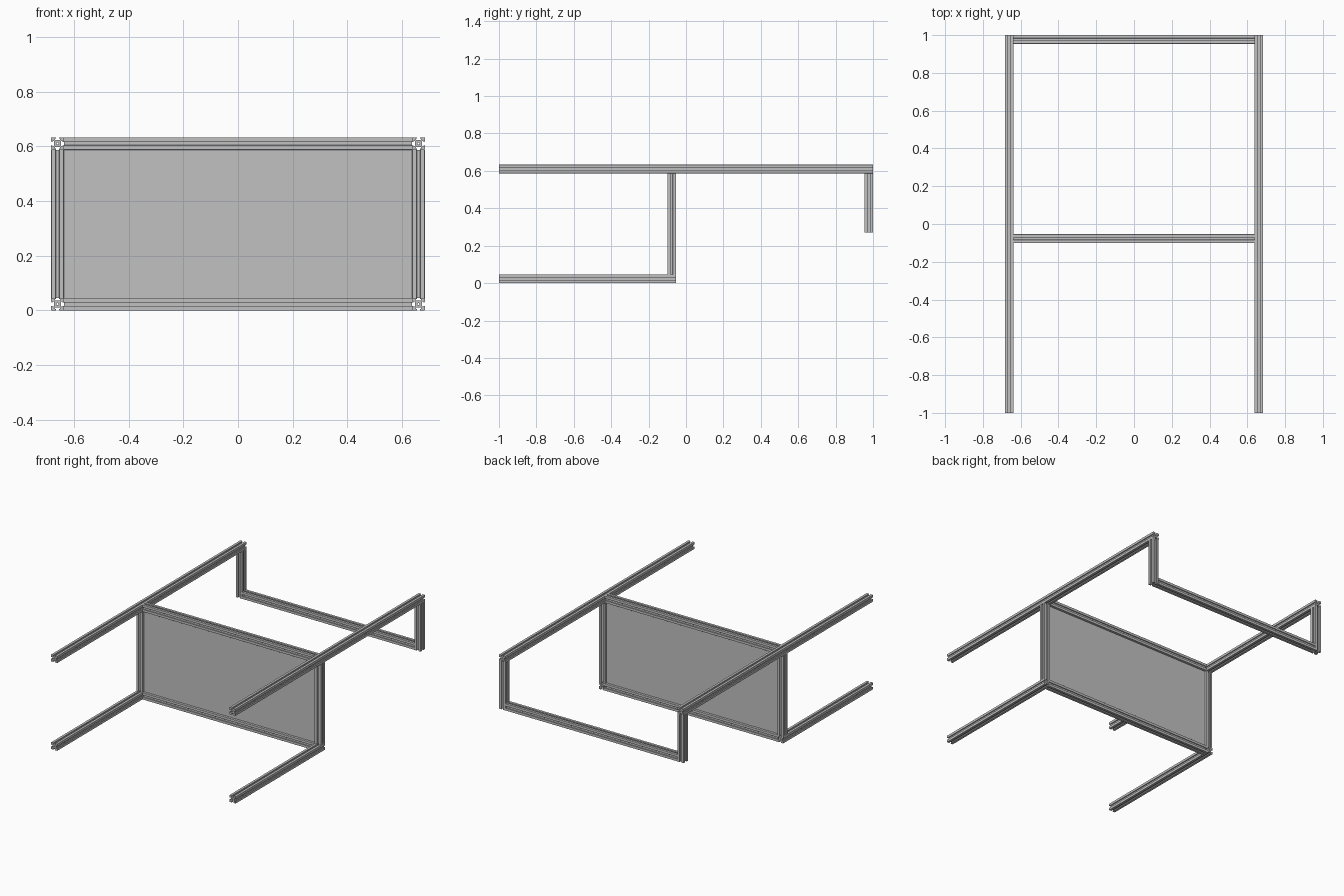
import bpy
import bmesh
from math import pi
from mathutils import Matrix, Vector

cube = bpy.data.objects.get("Cube")
if cube:
    bpy.data.objects.remove(cube, do_unlink=True)


def make_material(name, value):
    mat = bpy.data.materials.new(name)
    mat.use_nodes = True
    colour = (value, value, value, 1)
    mat.diffuse_color = colour
    mat.node_tree.nodes["Principled BSDF"].inputs["Base Color"].default_value = colour
    return mat


silver = make_material("silver grey", 0.535)

H = 0.023                      # half width of a rail
X, TOP, BOTTOM = 0.66, 0.61, H  # rail centre lines
MID, REAR = -0.077, 1 - H
REAR_LOW = 0.27 + H


def rounded(points, radius, steps=5):
    """Replace each corner of a closed outline with a small arc."""
    result = []
    for i, p in enumerate(points):
        before = points[i - 1] - p
        after = points[(i + 1) % len(points)] - p
        a = before.normalized() * min(radius, before.length * 0.45)
        b = after.normalized() * min(radius, after.length * 0.45)
        for k in range(steps + 1):
            t = k / steps
            result.append(p + a * (1 - t) ** 2 + b * t ** 2)
    return result


# Slotted cross-section: one side, turned four times
half_side = [(-H, H), (-0.006, H), (-0.006, 0.018),
             (-0.0095, 0.018), (-0.0095, 0.0125)]
side = half_side + [(-x, y) for x, y in reversed(half_side[1:])]
outline = rounded([Matrix.Rotation(-i * pi / 2, 2) @ Vector(p)
                   for i in range(4) for p in side], 0.0015)
bore = [Matrix.Rotation(i * pi / 8, 2) @ Vector((0.004, 0)) for i in range(16)]

TURN = {"x": Matrix.Rotation(pi / 2, 4, "Y"),
        "y": Matrix.Rotation(pi / 2, 4, "X"),
        "z": Matrix.Identity(4)}


def rail(name, axis, start, end, centre):
    """Slotted rail along an axis; centre gives the two other coordinates."""
    curve = bpy.data.curves.new(name, "CURVE")
    curve.dimensions = "2D"
    curve.fill_mode = "BOTH"
    curve.extrude = (end - start) / 2
    for points in (outline, bore):
        spline = curve.splines.new("POLY")
        spline.points.add(len(points) - 1)
        for target, p in zip(spline.points, points):
            target.co = (p.x, p.y, 0, 1)
        spline.use_cyclic_u = True
    helper = bpy.data.objects.new(name + "_profile", curve)
    bpy.context.collection.objects.link(helper)
    graph = bpy.context.evaluated_depsgraph_get()
    mesh = bpy.data.meshes.new_from_object(helper.evaluated_get(graph))
    bpy.data.objects.remove(helper, do_unlink=True)

    location = list(centre)
    location.insert("xyz".index(axis), (start + end) / 2)
    mesh.transform(Matrix.Translation(location) @ TURN[axis])
    bm = bmesh.new()
    bm.from_mesh(mesh)
    bmesh.ops.remove_doubles(bm, verts=bm.verts, dist=0.00001)
    bmesh.ops.recalc_face_normals(bm, faces=bm.faces)
    for face in bm.faces:
        face.smooth = False
    bm.to_mesh(mesh)
    bm.free()
    mesh.materials.clear()
    mesh.materials.append(silver)
    obj = bpy.data.objects.new(name, mesh)
    bpy.context.collection.objects.link(obj)


# Long rails and posts on both sides
for label, s in (("left", 1), ("right", -1)):
    rail(label + "_top_rail", "y", -1, 1, (s * X, TOP))
    rail(label + "_bottom_rail", "y", -1, MID + H, (s * X, BOTTOM))
    rail(label + "_middle_post", "z", BOTTOM + H, TOP - H, (s * X, MID))
    rail(label + "_rear_post", "z", REAR_LOW - H, TOP - H, (s * X, REAR))

# Cross bars between the sides
for label, y, z in (("middle_top", MID, TOP), ("middle_bottom", MID, BOTTOM),
                    ("rear", REAR, REAR_LOW)):
    rail(label + "_cross_bar", "x", H - X, X - H, (y, z))

# Panel held in the slots of the middle frame
bpy.ops.mesh.primitive_cube_add(size=1, location=(0, MID, (TOP + BOTTOM) / 2))
panel = bpy.context.object
panel.name = "panel"
inset = 0.012
size = Vector((2 * (X - inset), 0.01, TOP - BOTTOM - 2 * inset))
panel.data.transform(Matrix.Diagonal(size.to_4d()))
panel.data.materials.append(silver)
